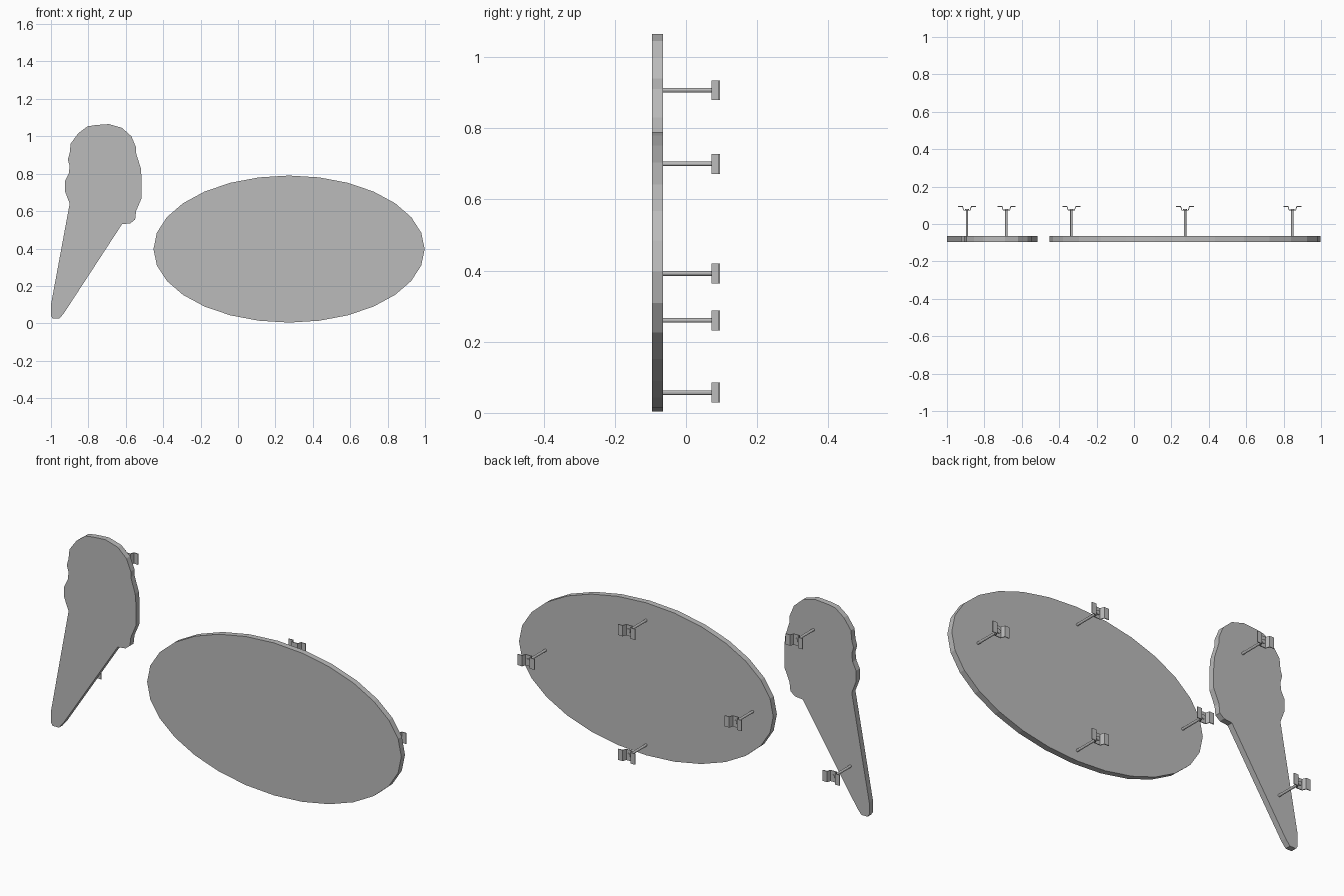
import bpy
import bmesh
from math import sin, cos, tau, pi
from mathutils import Matrix

cube = bpy.data.objects.get("Cube")
if cube:
    bpy.data.objects.remove(cube)

FRONT, BACK, WALL = -0.095, -0.065, 0.095

grey = bpy.data.materials.new("plain grey")
grey.use_nodes = True
colour = (0.5, 0.5, 0.5, 1)
grey.diffuse_color = colour
grey.node_tree.nodes["Principled BSDF"].inputs["Base Color"].default_value = colour


def finish(bm, name):
    bmesh.ops.recalc_face_normals(bm, faces=bm.faces)
    mesh = bpy.data.meshes.new(name)
    bm.to_mesh(mesh)
    bm.free()
    mesh.materials.append(grey)
    obj = bpy.data.objects.new(name, mesh)
    bpy.context.collection.objects.link(obj)
    return obj


def extrude(bm, points, offset):
    """Fill a closed outline and extrude it into a solid."""
    face = bm.faces.new([bm.verts.new(p) for p in points])
    new = bmesh.ops.extrude_face_region(bm, geom=[face])["geom"]
    verts = [v for v in new if isinstance(v, bmesh.types.BMVert)]
    bmesh.ops.translate(bm, verts=verts, vec=offset)


def panel(name, outline):
    bm = bmesh.new()
    extrude(bm, [(x, FRONT, z) for x, z in outline], (0, BACK - FRONT, 0))
    return finish(bm, name)


def rod(bm, radius, y0, y1, x, z):
    place = Matrix.Translation((x, (y0 + y1) / 2, z)) @ Matrix.Rotation(pi / 2, 4, "X")
    bmesh.ops.create_cone(bm, cap_ends=True, segments=12, radius1=radius,
                          radius2=radius, depth=y1 - y0, matrix=place)


def mount(name, x, z):
    # Threaded post with a bolt head inside the bracket
    bm = bmesh.new()
    rod(bm, 0.0065, BACK, 0.08, x, z)
    rod(bm, 0.011, 0.075, 0.08, x, z)
    finish(bm, name + "_post")
    # Folded hat-shaped bracket whose flanges lie against the wall
    half = [(0.048, WALL), (0.022, WALL), (0.015, 0.075)]
    under = [(0.018, 0.071), (0.025, WALL - 0.004), (0.048, WALL - 0.004)]
    right = half + [(-px, y) for px, y in reversed(half)]
    left = [(-px, y) for px, y in reversed(under)] + under
    bm = bmesh.new()
    extrude(bm, [(x + px, y, z - 0.028) for px, y in right + left], (0, 0, 0.056))
    finish(bm, name + "_bracket")


# Oval board
SIDES = 28
panel("oval_board", [(0.273 + 0.725 * cos(tau * i / SIDES),
                      0.397 + 0.393 * sin(tau * i / SIDES)) for i in range(SIDES)])

# Ice cream cone board: wavy scoop above a slanted cone
panel("cone_board", [
    (-0.76, 1.06), (-0.69, 1.065), (-0.62, 1.045), (-0.57, 1.0), (-0.545, 0.94),
    (-0.545, 0.91), (-0.52, 0.83), (-0.515, 0.77), (-0.515, 0.67), (-0.545, 0.6),
    (-0.55, 0.555), (-0.575, 0.535), (-0.62, 0.53), (-0.93, 0.055), (-0.955, 0.025),
    (-0.99, 0.025), (-1.0, 0.04), (-1.0, 0.1), (-0.9, 0.64), (-0.925, 0.705),
    (-0.925, 0.76), (-0.905, 0.8), (-0.9, 0.84), (-0.91, 0.875), (-0.9, 0.91),
    (-0.895, 0.96), (-0.855, 1.015), (-0.805, 1.053)])

# Wall mounts behind both boards
for name, x, z in [("oval_top", 0.273, 0.70), ("oval_bottom", 0.273, 0.057),
                   ("oval_right", -0.335, 0.392), ("oval_left", 0.847, 0.392),
                   ("cone_top", -0.682, 0.907), ("cone_bottom", -0.893, 0.26)]:
    mount(name + "_mount", x, z)
